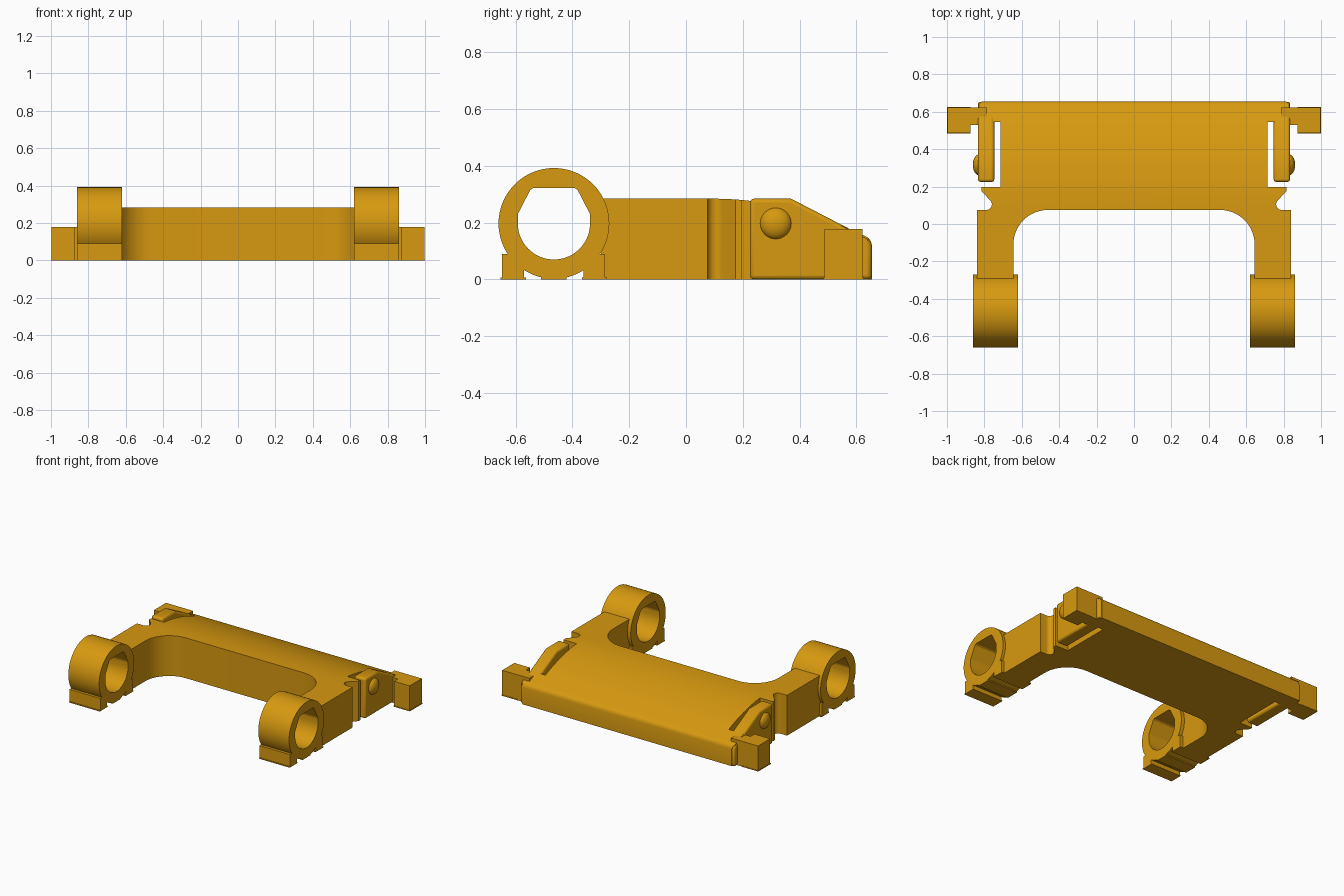
import bpy, bmesh, math
from mathutils import Vector

if "Cube" in bpy.data.objects:
    bpy.data.objects.remove(bpy.data.objects["Cube"])

gold = bpy.data.materials.new("golden_orange")
gold.diffuse_color = (0.68, 0.32, 0.005, 1)
gold.use_nodes = True
gold.node_tree.nodes["Principled BSDF"].inputs["Base Color"].default_value = gold.diffuse_color


def finish(name, bm, bevel=0):
    bmesh.ops.recalc_face_normals(bm, faces=bm.faces)
    me = bpy.data.meshes.new(name)
    bm.to_mesh(me)
    bm.free()
    me.materials.append(gold)
    me.shade_smooth()
    me.set_sharp_from_angle(angle=math.radians(28))
    ob = bpy.data.objects.new(name, me)
    bpy.context.collection.objects.link(ob)
    if bevel:
        mod = ob.modifiers.new("rounded_edges", 'BEVEL')
        mod.width, mod.segments = bevel, 3
        mod.limit_method, mod.angle_limit = 'ANGLE', math.radians(50)
    return ob


def prism(points, offset):
    """Extrude a closed loop of 3D points along offset."""
    bm = bmesh.new()
    face = bm.faces.new([bm.verts.new(p) for p in points])
    res = bmesh.ops.extrude_face_region(bm, geom=[face], use_keep_orig=True)
    verts = [v for v in res["geom"] if isinstance(v, bmesh.types.BMVert)]
    bmesh.ops.translate(bm, verts=verts, vec=offset)
    return bm


def box(name, x0, x1, y0, y1, z0, z1):
    pts = [(x0, y0, z0), (x1, y0, z0), (x1, y1, z0), (x0, y1, z0)]
    return finish(name, prism(pts, Vector((0, 0, z1 - z0))))


def arc(cx, cy, r, a0, a1, n):
    angles = [math.radians(a0 + (a1 - a0) * i / n) for i in range(n + 1)]
    return [(cx + r * math.cos(a), cy + r * math.sin(a)) for a in angles]


# Main body: plan outline with rounded inner corners, notches and slots
half = arc(0.46, -0.11, 0.185, 90, 0, 14)
half += [(0.645, -0.30), (0.84, -0.30), (0.84, 0.075)]
half += arc(0.79, 0.105, 0.03, 270, 135, 8)
half += [(0.815, 0.175), (0.815, 0.197), (0.715, 0.197), (0.715, 0.545),
         (0.83, 0.545), (0.83, 0.64), (0.815, 0.655)]
outline = half + [(-x, y) for x, y in reversed(half)]
bm = prism([(x, y, 0) for x, y in outline], Vector((0, 0, 0.284)))

# Curved top: slice across, then lower the top toward the back edge
for y in [0.10 + 0.04 * i for i in range(13)] + [0.61, 0.63, 0.643, 0.651]:
    bmesh.ops.bisect_plane(bm, geom=bm.verts[:] + bm.edges[:] + bm.faces[:],
                           plane_co=(0, y, 0), plane_no=(0, 1, 0))
for v in bm.verts:
    y = v.co.y
    if v.co.z > 0.2 and y > 0.10:
        z = 0.284 - 0.128 * ((y - 0.10) / 0.52) ** 2
        if y > 0.615:
            t = min(1, (y - 0.615) / 0.04)
            z = 0.118 + 0.038 * math.sqrt(max(0, 1 - t * t))
        v.co.z = z
finish("body", bm)

# Ring hole: round below, with three straight sides on top
def hole_radius(a):
    c, s = abs(math.cos(a)), math.sin(a)
    if s <= 0:
        return 0.127
    return min(0.127 / max(c, 1e-6), 0.125 / s, 0.128 / (0.888 * c + 0.459 * s))


CY, CZ, R, N = -0.465, 0.197, 0.195, 72
for side, s in (("left", -1), ("right", 1)):
    # Hinge ring
    bm = bmesh.new()
    loops = []
    for i in range(N):
        a = 2 * math.pi * i / N
        ca, sa = math.cos(a), math.sin(a)
        r = hole_radius(a)
        loops.append([bm.verts.new((s * x, CY + q * ca, CZ + q * sa))
                      for x, q in ((0.62, R), (0.86, R), (0.86, r), (0.62, r))])
    for i in range(N):
        p, q = loops[i], loops[(i + 1) % N]
        for k in range(4):
            m = (k + 1) % 4
            bm.faces.new((p[k], p[m], q[m], q[k]))
    finish(side + "_ring", bm)

    # Ring feet with thin lips, and the middle pad
    xs = sorted((s * 0.62, s * 0.86))
    for label, y0, y1 in (("front", -0.647, -0.57), ("back", -0.36, -0.285)):
        box(f"{side}_{label}_foot", *xs, y0, y1, 0, 0.09)
        box(f"{side}_{label}_foot_lip", *xs, y0 - 0.006, y1 + 0.006, 0, 0.006)
    box(side + "_ring_pad", *xs, -0.51, -0.42, 0, 0.02)

    # Spring tab beside the slot
    profile = [(0.225, 0), (0.653, 0), (0.653, 0.12), (0.64, 0.145),
               (0.61, 0.16), (0.37, 0.284), (0.225, 0.284)]
    finish(side + "_tab", prism([(s * 0.747, y, z) for y, z in profile],
                                Vector((s * 0.088, 0, 0))), bevel=0.014)

    # Round snap bump on the tab
    bm = bmesh.new()
    bmesh.ops.create_uvsphere(bm, u_segments=28, v_segments=16, radius=1)
    for v in bm.verts:
        v.co = Vector((s * 0.828 + v.co.x * 0.034,
                       0.316 + v.co.y * 0.056, 0.197 + v.co.z * 0.056))
    finish(side + "_bump", bm)

    # L-shaped end block
    plan = [(0.785, 0.53), (0.875, 0.53), (0.875, 0.487), (0.997, 0.487),
            (0.997, 0.622), (0.785, 0.622)]
    finish(side + "_end_block", prism([(s * x, y, 0) for x, y in plan],
                                      Vector((0, 0, 0.178))))
    box(side + "_end_lip", *sorted((s * 0.873, s * 1.0)), 0.484, 0.625, 0, 0.006)
